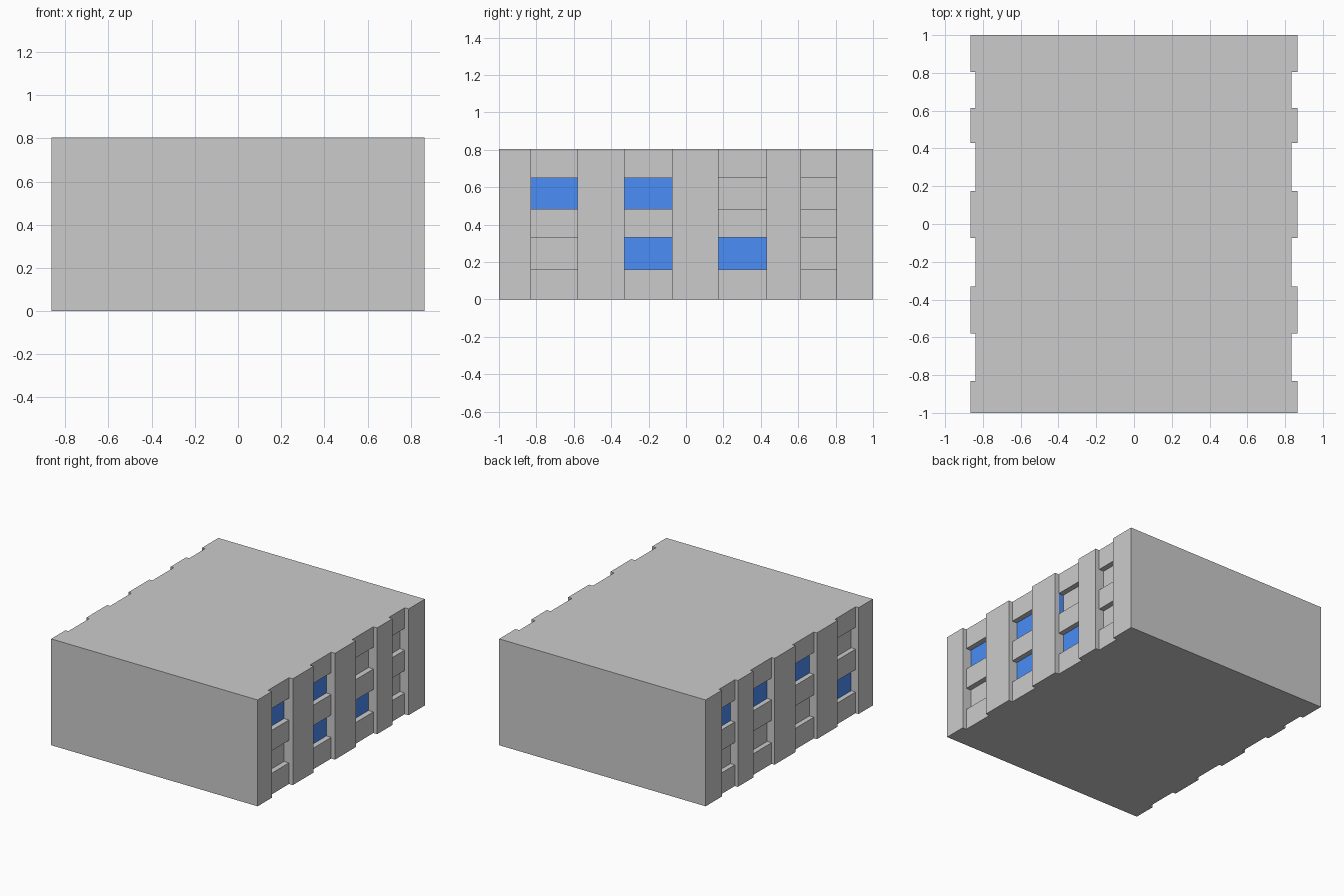
import bpy, bmesh

if "Cube" in bpy.data.objects:
    bpy.data.objects.remove(bpy.data.objects["Cube"])

HEIGHT, WALL_X = 0.805, 0.865
BAYS = [(-0.83, -0.58), (-0.33, -0.075), (0.175, 0.43), (0.615, 0.805)]
ROWS = [(0.16, 0.33), (0.485, 0.65)]
# per side: spandrel plane, window plane, blue windows as (bay, row)
SIDES = {1: (0.833, 0.792, {(0, 1), (1, 0), (1, 1), (2, 0)}),
         -1: (0.84, 0.803, {(0, 0), (1, 1), (2, 1), (3, 1)})}


def material(name, colour):
    mat = bpy.data.materials.new(name)
    mat.diffuse_color = colour
    mat.use_nodes = True
    mat.node_tree.nodes["Principled BSDF"].inputs["Base Color"].default_value = mat.diffuse_color
    return mat


def side_profile(sign):
    # wall line with a shallow notch at each bay, running from front to back
    recess = SIDES[sign][0]
    pts = [(sign * WALL_X, -1)]
    for y0, y1 in BAYS:
        pts += [(sign * x, y) for x, y in
                ((WALL_X, y0), (recess, y0), (recess, y1), (WALL_X, y1))]
    return pts + [(sign * WALL_X, 1)]


# body: notched plan pulled up to full height
bm = bmesh.new()
plan = side_profile(1) + side_profile(-1)[::-1]
floor = bm.faces.new([bm.verts.new((x, y, 0)) for x, y in plan])
top = bmesh.ops.extrude_face_region(bm, geom=[floor])["geom"]
bmesh.ops.translate(bm, vec=(0, 0, HEIGHT),
                    verts=[g for g in top if isinstance(g, bmesh.types.BMVert)])

# sill and lintel lines
for z in (z for row in ROWS for z in row):
    bmesh.ops.bisect_plane(bm, geom=bm.verts[:] + bm.edges[:] + bm.faces[:],
                           plane_co=(0, 0, z), plane_no=(0, 0, 1))


def find_face(x, y, z):
    return min(bm.faces, key=lambda f: (f.calc_center_median() - type(f.verts[0].co)((x, y, z))).length)


# windows: push each opening in behind the spandrels, some glazed blue
for sign, (recess, depth, blue) in SIDES.items():
    for b, (y0, y1) in enumerate(BAYS):
        for r, (z0, z1) in enumerate(ROWS):
            face = find_face(sign * recess, (y0 + y1) / 2, (z0 + z1) / 2)
            pane = bmesh.ops.extrude_discrete_faces(bm, faces=[face])["faces"][0]
            bmesh.ops.translate(bm, verts=pane.verts[:],
                                vec=(sign * (depth - recess), 0, 0))
            if (b, r) in blue:
                pane.material_index = 1

# one blue jamb beside the upper window of the third bay
recess, depth, _ = SIDES[1]
find_face((recess + depth) / 2, BAYS[2][0], sum(ROWS[1]) / 2).material_index = 1

bmesh.ops.recalc_face_normals(bm, faces=bm.faces[:])
mesh = bpy.data.meshes.new("building_block")
bm.to_mesh(mesh)
bm.free()
mesh.materials.append(material("wall_grey", (0.8, 0.8, 0.8, 1)))
mesh.materials.append(material("window_blue", (0.07, 0.27, 0.92, 1)))
bpy.context.collection.objects.link(bpy.data.objects.new("building_block", mesh))
